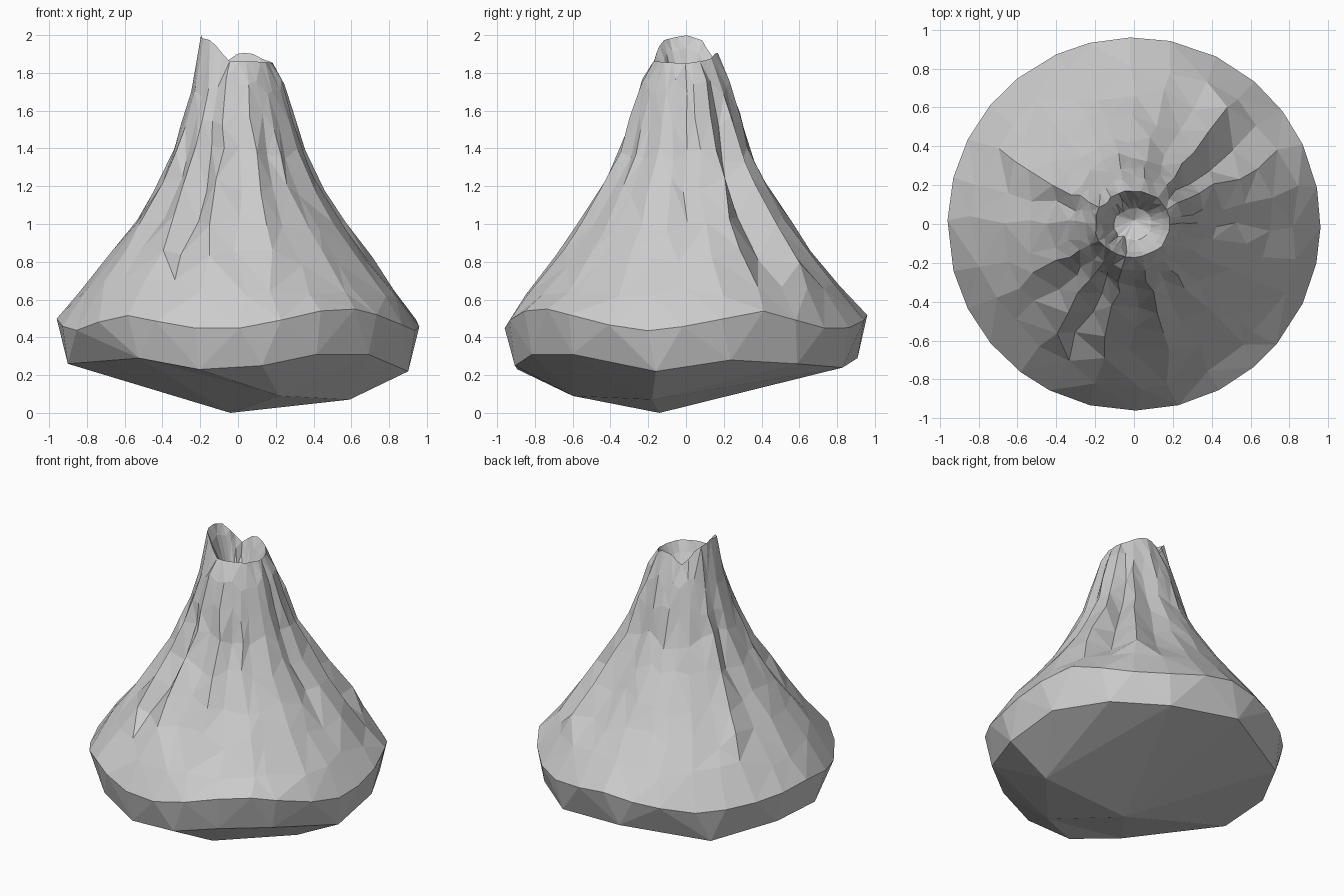
import bpy, bmesh, math, random

if "Cube" in bpy.data.objects:
    bpy.data.objects.remove(bpy.data.objects["Cube"])

random.seed(4)
N = 28  # columns around the mountain


def interp(table, deg):
    """Periodic linear interpolation of (angle, value) pairs."""
    deg %= 360
    pts = table + [(table[0][0] + 360, table[0][1])]
    if deg < pts[0][0]:
        deg += 360
    for (a, u), (b, v) in zip(pts, pts[1:]):
        if a <= deg <= b:
            return u + (v - u) * (deg - a) / (b - a)
    return pts[-1][1]


def polar(deg, r, z):
    a = math.radians(deg)
    return (r * math.cos(a), r * math.sin(a), z)


def finish(bm, name):
    bmesh.ops.recalc_face_normals(bm, faces=bm.faces)
    me = bpy.data.meshes.new(name)
    bm.to_mesh(me)
    bm.free()
    ob = bpy.data.objects.new(name, me)
    bpy.context.collection.objects.link(ob)
    return ob


# Heights by compass angle: ground rim, lower rock edge, crater lip
RIM = [(0, .46), (25, .54), (40, .48), (56, .43), (90, .52), (130, .44),
       (180, .50), (205, .43), (231, .52), (263, .43), (275, .46),
       (300, .55), (313, .55), (329, .48), (350, .43)]
LOWER = [(15, .28), (40, .26), (65, .24), (97, .29), (135, .22), (165, .27),
         (190, .26), (235, .29), (257, .23), (278, .25), (297, .31),
         (319, .31), (350, .22)]
LIP = [(0, 1.85), (45, 1.87), (70, 1.91), (92, 1.90), (116, 1.84), (150, 1.97),
       (180, 2.0), (225, 1.97), (256, 1.86), (300, 1.86)]
angles = [360 / N * i + random.uniform(-2, 2) for i in range(N)]

# Rocky base: hull of the flat rings and the keel points, then wavy heights
bm = bmesh.new()
rim = [bm.verts.new(polar(a, .96, .48)) for a in angles]
low = [bm.verts.new(polar(a, .915, .26)) for a, z in LOWER]
for p in [(-.04, -.14, 0), (.59, -.18, .07), (.22, -.60, .09)]:
    bm.verts.new(p)
bmesh.ops.convex_hull(bm, input=bm.verts)
bm.normal_update()
top = [f for f in bm.faces if all(v.co.z > .47 for v in f.verts)]
bmesh.ops.delete(bm, geom=top, context='FACES')
for v, a in zip(rim, angles):
    v.co.z = interp(RIM, a)
for v, (a, z) in zip(low, LOWER):
    v.co.z = z
finish(bm, "rock_base")

# Ridges (positive) and gullies (negative) by column
FOLDS = {1: .035, 2: .05, 3: -.07, 4: .06, 5: -.03, 12: .035, 13: -.03,
         16: .03, 17: -.02, 18: .04, 19: -.05, 20: .025, 21: -.015,
         22: .025, 23: -.025, 0: -.03, 25: -.02}
# Slope rows: height, radius, fold strength
ROWS = [(.66, .825, .2), (.82, .695, .8), (1.0, .56, 1), (1.2, .43, .9),
        (1.37, .347, .7), (1.55, .295, .6), (1.72, .243, .35)]

# Mountain slope and crater
bm = bmesh.new()
rings = [[bm.verts.new(polar(a, .96, interp(RIM, a))) for a in angles]]
for k, (z, r, w) in enumerate(ROWS):
    ring = []
    for i, a in enumerate(angles):
        dz = random.uniform(-.05, .05)
        slope = (ROWS[min(k + 1, 6)][1] - ROWS[max(k - 1, 0)][1]) / \
                (ROWS[min(k + 1, 6)][0] - ROWS[max(k - 1, 0)][0])
        rr = r + dz * slope + (FOLDS.get(i, 0) + random.uniform(-.012, .012)) * w
        if k > 4:
            rr = r + (rr - r) * .6
        ring.append(bm.verts.new(polar(a + random.uniform(-2.5, 2.5), rr, z + dz)))
    rings.append(ring)
for depth, r in [(0, .185), (.07, .15), (None, .09)]:  # lip and crater wall
    ring = []
    for a in angles:
        lip = interp(LIP, a)
        z = 1.70 if depth is None else lip - depth
        rr = r + (.015 if lip > 1.95 else 0) + random.uniform(-.006, .006)
        x, y, z = polar(a, rr, z)
        ring.append(bm.verts.new((x, y * .93, z)))
    rings.append(ring)
for lo, hi in zip(rings, rings[1:]):
    for i in range(N):
        j = (i + 1) % N
        bm.faces.new((lo[i], lo[j], hi[j], hi[i]))
floor = bm.verts.new((0, .02, 1.66))
for i in range(N):
    bm.faces.new((rings[-1][i], rings[-1][(i + 1) % N], floor))
bmesh.ops.triangulate(bm, faces=bm.faces, quad_method='SHORT_EDGE')
finish(bm, "volcano_slope")
